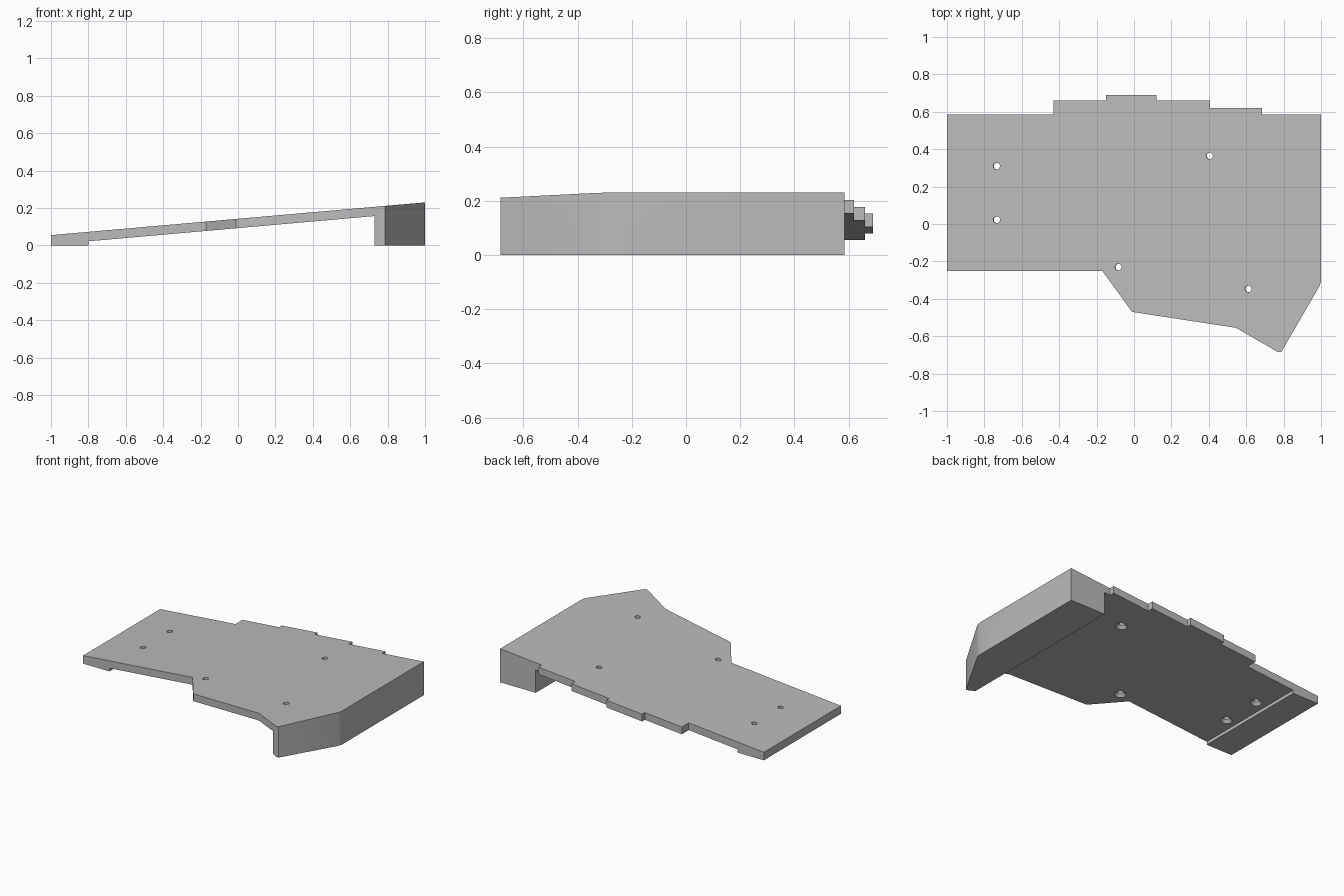
import bpy, bmesh, math
from mathutils import Vector, Matrix

cube = bpy.data.objects.get("Cube")
if cube:
    bpy.data.objects.remove(cube, do_unlink=True)

grey = bpy.data.materials.new("plain grey")
grey.use_nodes = True
colour = (0.5, 0.5, 0.5, 1)
grey.diffuse_color = colour
grey.node_tree.nodes["Principled BSDF"].inputs["Base Color"].default_value = colour


def add_object(name, bm):
    bmesh.ops.recalc_face_normals(bm, faces=bm.faces)
    mesh = bpy.data.meshes.new(name)
    bm.to_mesh(mesh)
    bm.free()
    mesh.materials.append(grey)
    obj = bpy.data.objects.new(name, mesh)
    bpy.context.collection.objects.link(obj)
    return obj


def prism(name, points, depth):
    """Extrude a closed outline of 3D points along a vector."""
    bm = bmesh.new()
    face = bm.faces.new([bm.verts.new(p) for p in points])
    new = bmesh.ops.extrude_face_region(bm, geom=[face])["geom"]
    bmesh.ops.translate(bm, vec=Vector(depth),
                        verts=[v for v in new if isinstance(v, bmesh.types.BMVert)])
    return add_object(name, bm)


def boolean(target, cutter, operation):
    mod = target.modifiers.new(operation.title(), 'BOOLEAN')
    mod.operation, mod.object, mod.solver = operation, cutter, 'EXACT'
    bpy.context.view_layer.objects.active = target
    bpy.ops.object.modifier_apply(modifier=mod.name)
    bpy.data.objects.remove(cutter, do_unlink=True)


# Sloping deck with a low foot on one side and a tall leg on the other
side = [(-1, 0), (-1, .055), (1, .23), (1, 0), (.73, 0), (.73, .157),
        (-.8, .022), (-.8, 0)]
deck = prism("sloped_deck", [(x, -1, z) for x, z in side], (0, 2, 0))

# Plan outline: angled front, stepped rear tabs
plan = [(-1, -.25), (-.17, -.25), (-.01, -.47), (.545, -.555), (.77, -.685),
        (.787, -.685), (.993, -.33), (1, -.305), (1, .585),
        (.685, .585), (.685, .62), (.405, .62), (.405, .66), (.12, .66),
        (.12, .69), (-.15, .69), (-.15, .66), (-.43, .66), (-.43, .585), (-1, .585)]
outline = prism("outline_cutter", [(x, y, -.1) for x, y in plan], (0, 0, .6))
boolean(deck, outline, 'INTERSECT')

# Screw holes, countersunk from below
SLOPE = (.157 - .022) / 1.53
tilt = Matrix.Rotation(-math.atan(SLOPE), 4, 'Y')
for x, y in [(-.73, .31), (-.73, .023), (.408, .365), (-.08, -.23), (.615, -.347)]:
    bm = bmesh.new()
    rings = []
    for z, r in [(-.012, .037), (0, .037), (.02, .018), (.09, .018)]:
        rings.append(bmesh.ops.create_circle(bm, segments=24, radius=r,
                     matrix=Matrix.Translation((0, 0, z)))["verts"])
    for a, b in zip(rings, rings[1:]):
        for i in range(24):
            j = (i + 1) % 24
            bm.faces.new((a[i], a[j], b[j], b[i]))
    bm.faces.new(rings[0])
    bm.faces.new(rings[-1])
    base = Matrix.Translation((x, y, .022 + SLOPE * (x + .8)))
    bmesh.ops.transform(bm, matrix=base @ tilt, verts=bm.verts)
    boolean(deck, add_object("hole_cutter", bm), 'DIFFERENCE')

deck.data.materials.clear()
deck.data.materials.append(grey)
for poly in deck.data.polygons:
    poly.material_index = 0
bpy.ops.object.select_all(action='DESELECT')
deck.select_set(True)
bpy.context.view_layer.objects.active = deck
bpy.ops.object.shade_smooth_by_angle(angle=math.radians(30))
